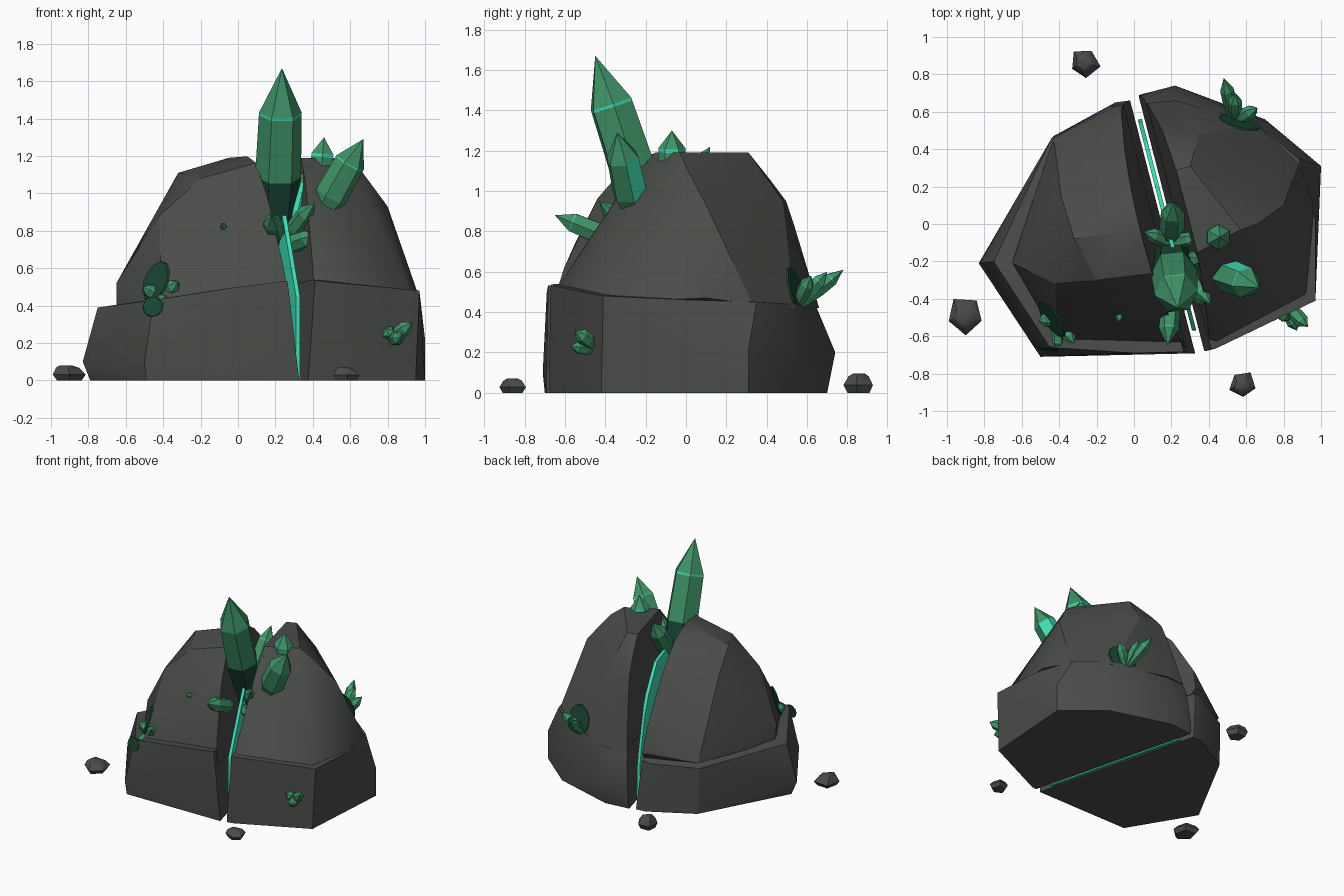
import bpy, bmesh, math
from mathutils import Vector, Matrix
from mathutils.bvhtree import BVHTree

cube = bpy.data.objects.get("Cube")
if cube:
    bpy.data.objects.remove(cube)


def material(name, color):
    mat = bpy.data.materials.new(name)
    mat.use_nodes = True
    mat.diffuse_color = (*color, 1)
    mat.node_tree.nodes["Principled BSDF"].inputs["Base Color"].default_value = (*color, 1)
    return mat


ROCK = material("dark grey rock", (.068, .073, .068))
GREEN = material("crystal green", (.05, .29, .135))
GLOW = material("glowing teal", (.05, .75, .47))
DEEP = material("deep green", (.01, .06, .035))


def finish(bm, name, mats, smooth=None):
    bmesh.ops.recalc_face_normals(bm, faces=bm.faces[:])
    mesh = bpy.data.meshes.new(name)
    bm.to_mesh(mesh)
    bm.free()
    for mat in mats:
        mesh.materials.append(mat)
    if smooth:
        mesh.shade_smooth()
        mesh.set_sharp_from_angle(angle=math.radians(smooth))
    obj = bpy.data.objects.new(name, mesh)
    bpy.context.collection.objects.link(obj)


def hull(points):
    bm = bmesh.new()
    for p in points:
        bm.verts.new(p)
    result = bmesh.ops.convex_hull(bm, input=bm.verts[:])
    inner = [v for v in result["geom_interior"] if isinstance(v, bmesh.types.BMVert)]
    bmesh.ops.delete(bm, geom=inner, context='VERTS')
    return bm


# The crack is a V between two leaning planes
CRACK = Vector((.175, 0, 0))
ACROSS = Vector((.968, .249, 0))


def cut(bm, side, gap, lean):
    normal = -side * ACROSS + Vector((0, 0, lean))
    geom = bm.verts[:] + bm.edges[:] + bm.faces[:]
    bmesh.ops.bisect_plane(bm, geom=geom, plane_co=CRACK + side * gap * ACROSS,
                           plane_no=normal, clear_outer=True)
    bmesh.ops.holes_fill(bm, edges=[e for e in bm.edges if e.is_boundary])


# Boulder masses: a base and a dome on each side of the crack
left_base = [(-.79, -.2, 0), (-.49, -.7, 0), (.4, -.69, 0), (.05, .67, 0), (-.1, .65, 0),
             (-.43, .47, 0), (-.83, -.21, .1), (-.5, -.71, .1), (-.75, -.2, .39),
             (-.45, -.66, .43), (.4, -.68, .55), (0, -.69, .5), (.1, .64, .42),
             (-.12, .63, .38), (-.44, .46, .36)]
left_dome = [(-.65, -.2, .38), (-.65, -.21, .52), (-.41, -.62, .42), (.4, -.67, .42),
             (.36, -.63, .56), (.1, .66, .4), (-.1, .63, .45), (-.08, .6, .6),
             (-.43, .46, .4), (-.32, -.08, 1.11), (-.39, .15, .95), (-.2, -.3, 1.08),
             (.2, .3, 1.17), (-.05, -.04, 1.19), (.3, -.24, 1.22), (.1, .48, .95),
             (-.05, -.55, .74), (.15, -.44, .96), (-.42, -.32, .88)]
right_base = [(.3, -.69, 0), (.42, -.67, 0), (.95, -.42, 0), (1, .31, 0), (.7, .56, 0),
              (.22, .7, 0), (-.05, .67, 0), (.3, -.7, .55), (.45, -.66, .53),
              (.97, -.41, .48), (.97, .02, .46), (1, .31, .22), (.88, .35, .45),
              (.72, .54, .25), (.62, .56, .44), (.22, .74, .2), (.2, .64, .44),
              (-.05, .62, .44)]
right_dome = [(.3, -.66, .42), (.44, -.63, .53), (.93, -.39, .45), (.96, .1, .47),
              (.88, .33, .44), (.66, .54, .42), (.22, .66, .42), (0, .64, .42),
              (.8, .1, .93), (.35, .48, .95), (.1, .5, .95), (.3, .31, 1.19),
              (.1, .25, 1.18), (.57, -.03, 1.19), (.66, 0, 1.12), (.25, -.2, 1.19),
              (.42, -.33, .98)]
surfaces = {}
for name, points, side, lean in (("left_base", left_base, -1, .11),
                                 ("left_dome", left_dome, -1, .1),
                                 ("right_base", right_base, 1, .07),
                                 ("right_dome", right_dome, 1, .08)):
    bm = hull(points)
    cut(bm, side, .025, lean)
    surfaces[name] = BVHTree.FromBMesh(bm)
    finish(bm, name, [ROCK], 25)

# Glowing sheet inside the crack, following the boulder outline
everything = left_base + left_dome + right_base + right_dome
bm = hull([CRACK + (Vector(p) - CRACK) * .82 for p in everything])
cut(bm, 1, -.011, 0)
cut(bm, -1, -.011, 0)
finish(bm, "crack_glow", [GLOW])


# Six-sided crystals: root, shaft, glowing collar and point
def crystal(name, base, tip, r, waist=.2, shoulder=.66, root=.7, collar=.014,
            glow_dir=None, root_slot=0):
    base, tip = Vector(base), Vector(tip)
    axis = tip - base
    turn = axis.to_track_quat('Z', 'Y')
    profile = ((0, root), (waist, 1.03), (shoulder, .96), (shoulder + collar, .96))
    bm = bmesh.new()
    rings = []
    for t, k in profile:
        rings.append([bm.verts.new(base + axis * t + turn @ Vector(
            (r * k * math.cos(i * math.pi / 3), r * k * math.sin(i * math.pi / 3), 0)))
            for i in range(6)])
    point = bm.verts.new(tip)
    bm.faces.new(rings[0][::-1])
    for i in range(6):
        j = (i + 1) % 6
        for slot, low, high in zip((root_slot, 0, 1), rings, rings[1:]):
            face = bm.faces.new((low[i], low[j], high[j], high[i]))
            face.normal_update()
            glowing = glow_dir and face.normal.dot(Vector(glow_dir).normalized()) > .5
            face.material_index = 1 if glowing else slot
        bm.faces.new((rings[-1][i], rings[-1][j], point))
    finish(bm, name, [GREEN, GLOW, DEEP])


crystal("main_crystal", (.2, -.13, .7), (.235, -.45, 1.67), .12, .4, .74, .7,
        root_slot=2)
crystal("side_crystal", (.455, -.26, .91), (.67, -.34, 1.29), .088, glow_dir=(.5, .85, .1))
crystal("top_crystal", (.44, -.07, 1.08), (.46, -.07, 1.3), .07, shoulder=.52, collar=.08)
crystal("front_crystal", (.2, -.38, .77), (.18, -.65, .88), .055)
crystal("low_front_crystal", (.27, -.28, .72), (.43, -.45, .78), .05)
crystal("inner_crystal", (.3, -.2, .85), (.37, -.19, 1.15), .05, glow_dir=(.3, -1, 0))
crystal("leaning_crystal", (.28, -.25, .78), (.41, -.43, .95), .05)
crystal("back_crystal", (.2, -.06, .93), (.21, .12, 1.22), .065)
crystal("left_shard", (.2, -.1, .88), (.05, -.04, 1.01), .04, root_slot=2)
crystal("right_shard", (.2, -.1, .88), (.36, -.07, 1.03), .04, root_slot=2)
crystal("tiny_shard", (-.07, -.46, .81), (-.085, -.53, .83), .018)

# Small clusters: a shared root and the tips that fan out of it
clusters = {
    "left_cluster": ((-.4, -.5, .44), ((-.51, -.52, .5), (-.41, -.68, .41), (-.32, -.64, .53))),
    "back_cluster": ((.54, .55, .43), ((.48, .78, .61), (.54, .7, .6), (.66, .62, .58))),
    "right_cluster": ((.82, -.44, .22), ((.93, -.55, .31), (.87, -.57, .23), (.79, -.52, .28))),
}
for name, (start, tips) in clusters.items():
    for i, tip in enumerate(tips):
        crystal(f"{name}_{i + 1}", start, tip, .038, .45, .72)


# Stains lying on the rock around the clusters
def stain(name, center, r, surface):
    spot, normal = surfaces[surface].find_nearest(Vector(center))[:2]
    place = Matrix.Translation(spot) @ normal.to_track_quat('Z', 'Y').to_matrix().to_4x4()
    bm = bmesh.new()
    bmesh.ops.create_cone(bm, cap_ends=True, segments=12, radius1=r, radius2=r * .95,
                          depth=.009, matrix=place)
    finish(bm, name, [DEEP])


stain("left_dome_stain", (-.44, -.51, .53), .115, "left_dome")
stain("left_base_stain", (-.47, -.69, .4), .055, "left_base")
stain("back_dome_stain", (.57, .57, .52), .115, "right_dome")


# Loose pebbles: a chipped five-sided lump, widest just above the ground
def pebble(name, x, y, radius, height, turn):
    points = []
    for level, spread, shift in ((0, .75, 0), (.4, 1, 0), (.85, .7, .1), (1, .4, .2)):
        for i, reach in enumerate((1.1, .95, 1.05, .9, 1)):
            angle = turn + i * math.tau / 5
            push = radius * spread * reach
            points.append((x + push * math.cos(angle) - shift * radius,
                           y + push * math.sin(angle), level * height))
    finish(hull(points), name, [ROCK], 35)


pebble("left_pebble", -.9, -.49, .1, .08, 2.2)
pebble("back_pebble", -.265, .86, .08, .095, -.2)
pebble("front_pebble", .58, -.86, .072, .07, 1)
